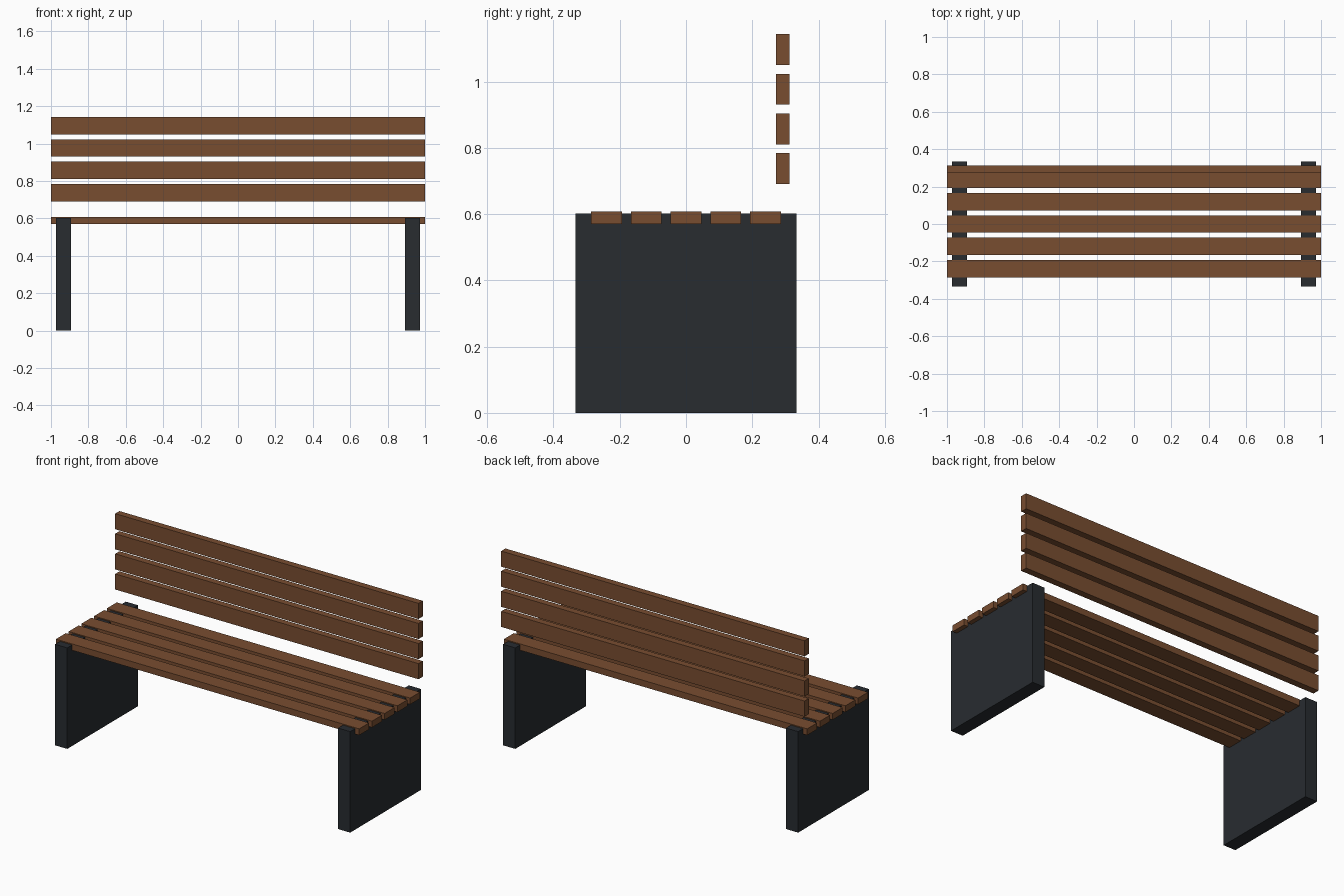
import bpy

if "Cube" in bpy.data.objects:
    bpy.data.objects.remove(bpy.data.objects["Cube"])


def material(name, color):
    mat = bpy.data.materials.new(name)
    mat.diffuse_color = color
    mat.use_nodes = True
    mat.node_tree.nodes["Principled BSDF"].inputs["Base Color"].default_value = mat.diffuse_color
    return mat


wood = material("brown_wood", (0.19, 0.075, 0.03, 1))
metal = material("dark_metal", (0.021, 0.025, 0.03, 1))


def box(name, center, size, mat):
    bpy.ops.mesh.primitive_cube_add(size=1, location=center)
    obj = bpy.context.object
    obj.name = name
    obj.scale = size
    bpy.ops.object.transform_apply(location=False, rotation=False, scale=True)
    obj.data.materials.append(mat)
    return obj


# Solid panel legs
for side, label in ((-1, "left"), (1, "right")):
    box(f"{label}_leg", (side * 0.933, 0, 0.301), (0.08, 0.666, 0.602), metal)

# Seat slats, sunk into the leg tops
for i in range(5):
    box(f"seat_slat_{i + 1}", (0, -0.24 + 0.12 * i, 0.589), (2, 0.093, 0.038), wood)

# Floating backrest slats
for i in range(4):
    box(f"back_slat_{i + 1}", (0, 0.292, 0.737 + 0.1197 * i), (2, 0.04, 0.093), wood)
